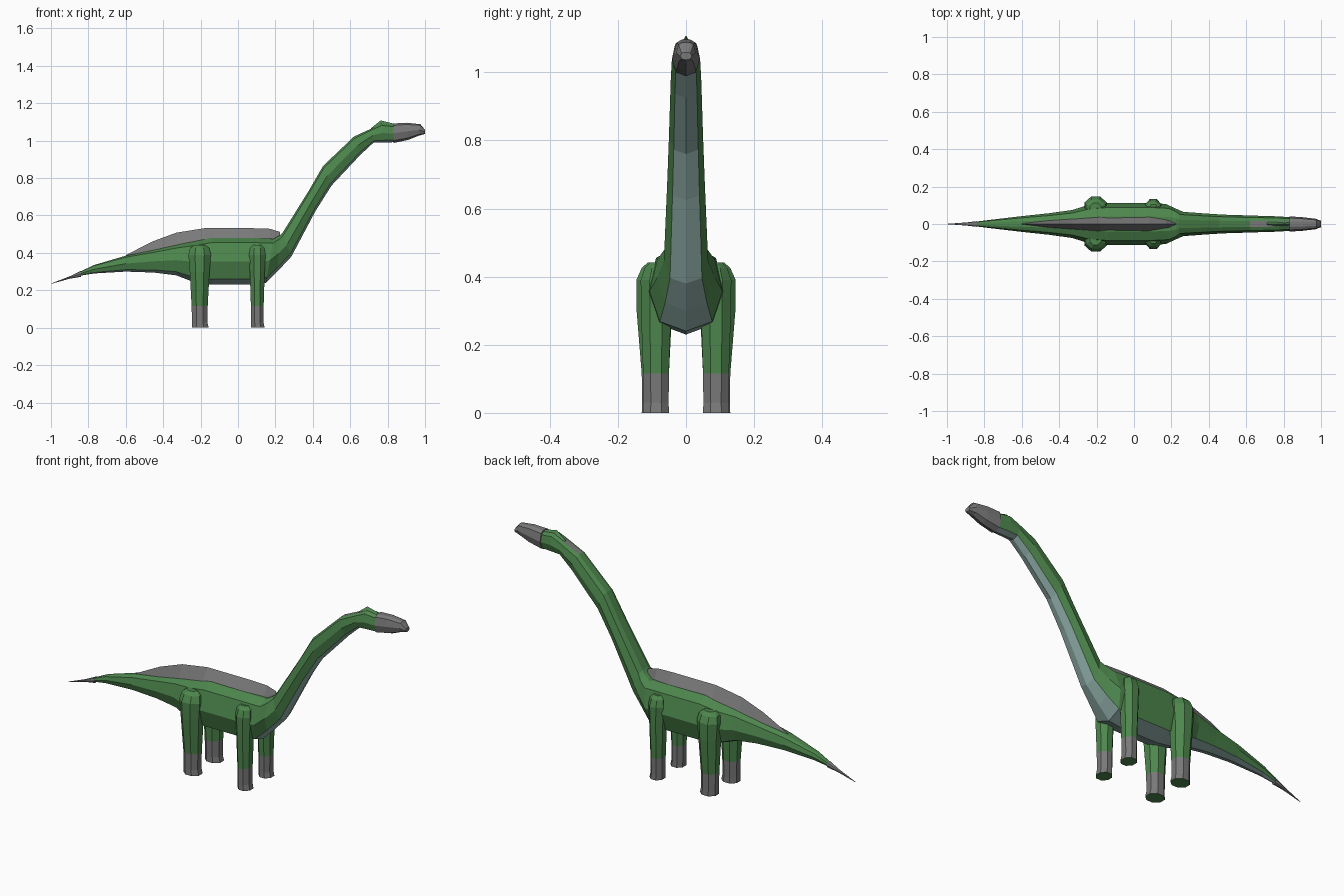
import bpy, bmesh, math


def material(name, rgb):
    m = bpy.data.materials.new(name)
    m.diffuse_color = (*rgb, 1)
    return m


GREEN = material("hide green", (0.075, 0.24, 0.075))
GREY = material("horn grey", (0.19, 0.19, 0.19))
TEAL = material("belly teal", (0.27, 0.41, 0.38))


def loft(name, rings, mats, pick=lambda ring, side, face: 0):
    """Skin closed rings of equal size, cap both ends, colour faces by a rule."""
    bm = bmesh.new()
    rows = [[bm.verts.new(p) for p in r] for r in rings]
    n = len(rows[0])
    for i, (a, b) in enumerate(zip(rows, rows[1:])):
        for j in range(n):
            k = (j + 1) % n
            f = bm.faces.new((a[j], a[k], b[k], b[j]))
            f.material_index = pick(i, j, f)
    for i, row in ((-1, rows[0][::-1]), (len(rows), rows[-1])):
        f = bm.faces.new(row)
        f.material_index = pick(i, -1, f)
    bmesh.ops.remove_doubles(bm, verts=bm.verts, dist=0.0004)
    bmesh.ops.recalc_face_normals(bm, faces=bm.faces)
    me = bpy.data.meshes.new(name)
    bm.to_mesh(me)
    bm.free()
    for m in mats:
        me.materials.append(m)
    ob = bpy.data.objects.new(name, me)
    bpy.context.collection.objects.link(ob)
    return ob


# half cross-section: (share of half width, share of height from the underside)
HALF = [(0, 0), (0.72, 0.12), (1, 0.5), (0.78, 0.9), (0.35, 1)]
SHAPE = HALF + [(-w, t) for w, t in HALF[:0:-1]]


def section(tx, tz, bx, bz, width):
    return [(bx + (tx - bx) * t, w * width, bz + (tz - bz) * t) for w, t in SHAPE]


# body, tail and neck: top x, top z, underside x, underside z, half width
BODY = [
    (-0.85, 0.297, -0.85, 0.277, 0.012),
    (-0.77, 0.335, -0.77, 0.29, 0.022),
    (-0.60, 0.385, -0.60, 0.30, 0.042),
    (-0.45, 0.415, -0.45, 0.295, 0.058),
    (-0.33, 0.442, -0.33, 0.28, 0.075),
    (-0.24, 0.46, -0.24, 0.245, 0.103),
    (-0.14, 0.48, -0.14, 0.23, 0.113),
    (0.09, 0.48, 0.08, 0.23, 0.113),
    (0.19, 0.475, 0.15, 0.24, 0.107),
    (0.225, 0.495, 0.21, 0.30, 0.085),
    (0.24, 0.51, 0.285, 0.38, 0.065),
    (0.38, 0.735, 0.415, 0.625, 0.055),
    (0.455, 0.865, 0.50, 0.76, 0.05),
    (0.62, 1.022, 0.655, 0.925, 0.045),
    (0.72, 1.068, 0.725, 0.99, 0.042),
    (0.77, 1.092, 0.775, 0.99, 0.041),
    (0.835, 1.083, 0.835, 0.992, 0.036),
]


def body_colour(ring, side, face):
    if side in (0, 8):
        return 1                      # pale underside
    if side == 4 and ring >= 13:
        return 2                      # grey stripe on the nape
    return 0


loft("body", [section(*r) for r in BODY], [GREEN, TEAL, GREY], body_colour)

# tail spike
loft("tail_spike", [section(-0.84, 0.304, -0.84, 0.272, 0.015),
                    section(-0.90, 0.275, -0.90, 0.262, 0.008),
                    section(-1.0, 0.236, -1.0, 0.234, 0.001)], [GREY])

# head and snout
HEAD = [
    (0.832, 1.092, 0.832, 0.988, 0.041),
    (0.90, 1.096, 0.91, 1.004, 0.036),
    (0.975, 1.088, 0.965, 1.026, 0.028),
    (1.0, 1.058, 1.0, 1.036, 0.017),
]
loft("head", [section(*r) for r in HEAD], [GREY])

# small crest at the back of the skull
loft("skull_crest", [[(x, -w, z), (x, w, z), (x, 0, top)] for x, w, z, top in
                     [(0.71, 0.012, 1.06, 1.066), (0.763, 0.015, 1.083, 1.108),
                      (0.835, 0.014, 1.078, 1.09)]], [GREEN])

# back ridge: x, half width, base z, crest z
FIN = [
    (-0.60, 0.004, 0.380, 0.388), (-0.46, 0.02, 0.408, 0.46),
    (-0.33, 0.029, 0.437, 0.508), (-0.18, 0.04, 0.467, 0.532),
    (0.08, 0.04, 0.475, 0.532), (0.17, 0.025, 0.47, 0.529),
    (0.225, 0.006, 0.48, 0.512),
]
loft("back_ridge", [[(x, -w, z), (x, w, z), (x, 0, top)] for x, w, z, top in FIN], [GREY])


# legs: eight-sided, grey feet with green soles
def leg(name, side, x, levels):
    rings = []
    for z, cx, cy, rx, ry in levels:
        k = 1 / math.cos(math.pi / 8)
        angles = [math.pi / 8 + i * math.pi / 4 for i in range(8)]
        rings.append([(x + cx + rx * k * math.cos(a),
                       side * (cy + ry * k * math.sin(a)), z) for a in angles])
    loft(name, rings, [GREEN, GREY],
         lambda ring, s, f: 1 if s >= 0 and ring < 2 else 0)


HIND = [(0, 0.003, 0.09, 0.045, 0.04), (0.03, 0, 0.09, 0.041, 0.039),
        (0.115, 0, 0.09, 0.043, 0.04), (0.30, 0, 0.093, 0.053, 0.052),
        (0.39, 0, 0.093, 0.06, 0.053), (0.425, 0, 0.088, 0.052, 0.042),
        (0.442, 0, 0.082, 0.03, 0.03)]
FRONT = [(0, 0.003, 0.088, 0.036, 0.038), (0.03, 0, 0.088, 0.033, 0.037),
         (0.115, 0, 0.088, 0.034, 0.038), (0.30, 0, 0.088, 0.04, 0.044),
         (0.39, 0, 0.088, 0.044, 0.045), (0.425, 0, 0.085, 0.038, 0.036),
         (0.442, 0, 0.08, 0.022, 0.025)]
for label, side in (("right", -1), ("left", 1)):
    leg("hind_leg_" + label, side, -0.205, HIND)
    leg("front_leg_" + label, side, 0.103, FRONT)
